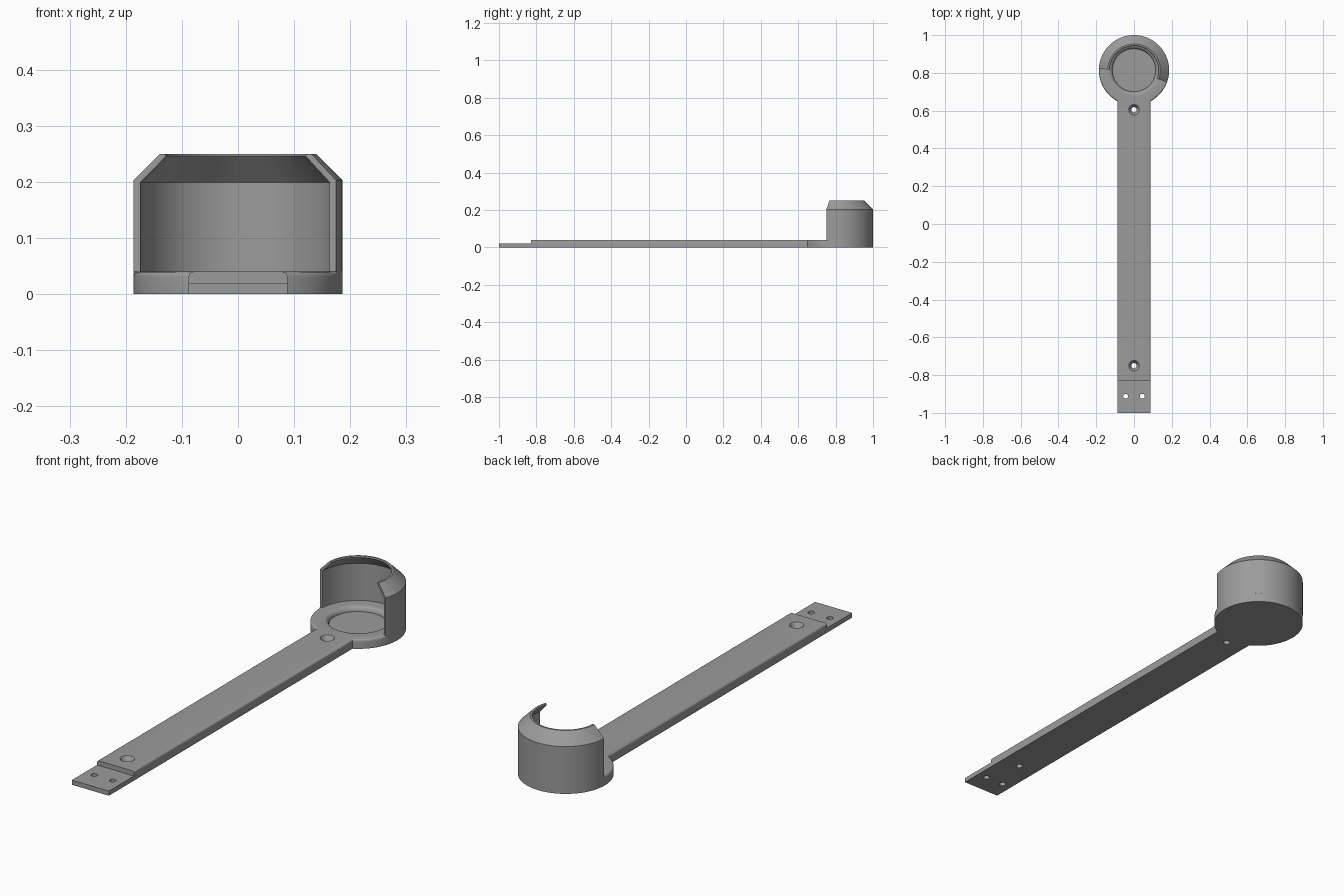
import bpy, bmesh, math

if "Cube" in bpy.data.objects:
    bpy.data.objects.remove(bpy.data.objects["Cube"])

R, CY = 0.186, 0.814            # cup radius and centre
HALF, TOP, TAB = 0.088, 0.04, 0.02
A0, A1 = math.radians(-20), math.radians(178)   # angular span of the cup wall

grey = bpy.data.materials.new("mid_grey")
grey.diffuse_color = (0.33, 0.33, 0.33, 1)
grey.use_nodes = True
grey.node_tree.nodes["Principled BSDF"].inputs["Base Color"].default_value = grey.diffuse_color


def finish(bm, name):
    bmesh.ops.recalc_face_normals(bm, faces=bm.faces)
    me = bpy.data.meshes.new(name)
    bm.to_mesh(me)
    bm.free()
    ob = bpy.data.objects.new(name, me)
    bpy.context.collection.objects.link(ob)
    me.materials.append(grey)
    return ob


def lathe_cutter(name, profile, x, y, n=32):
    """Closed solid of revolution from (radius, z) points."""
    bm = bmesh.new()
    rings = [[bm.verts.new((x + r * math.cos(math.tau * i / n),
                            y + r * math.sin(math.tau * i / n), z))
              for i in range(n)] for r, z in profile]
    for a, b in zip(rings, rings[1:]):
        for i in range(n):
            j = (i + 1) % n
            bm.faces.new((a[i], a[j], b[j], b[i]))
    bm.faces.new(rings[0])
    bm.faces.new(rings[-1])
    ob = finish(bm, name)
    ob.hide_render = True
    return ob


def smooth(ob):
    bpy.ops.object.select_all(action='DESELECT')
    ob.select_set(True)
    bpy.context.view_layer.objects.active = ob
    bpy.ops.object.shade_smooth_by_angle(angle=math.radians(30))


# Arm and round base as one extruded outline
start = -math.acos(HALF / R)
sweep = math.pi - 2 * start
N = 88
outline = [(-HALF, -0.83), (HALF, -0.83)]
outline += [(R * math.cos(start + sweep * i / N),
             CY + R * math.sin(start + sweep * i / N)) for i in range(N + 1)]
bm = bmesh.new()
bottom = bm.faces.new([bm.verts.new((x, y, 0)) for x, y in outline])
ext = bmesh.ops.extrude_face_region(bm, geom=[bottom], use_keep_orig=True)
for v in ext["geom"]:
    if isinstance(v, bmesh.types.BMVert):
        v.co.z = TOP
# Round the top rim wherever the wall does not stand on it
rim = []
for e in bm.edges:
    m = (e.verts[0].co + e.verts[1].co) / 2
    a = math.atan2(m.y - CY, m.x)
    if min(v.co.z for v in e.verts) > 0.03 and m.y > -0.82 and not A0 - 0.03 < a < A1:
        rim.append(e)
bmesh.ops.recalc_face_normals(bm, faces=bm.faces)
bmesh.ops.bevel(bm, geom=rim, offset=0.009, segments=4, profile=0.5, affect='EDGES')
arm = finish(bm, "arm_and_base")

# Thin end tab
bm = bmesh.new()
bmesh.ops.create_cube(bm, size=1)
for v in bm.verts:
    v.co = (v.co.x * 2 * HALF, -0.915 + v.co.y * 0.17, TAB / 2 + v.co.z * TAB)
tab = finish(bm, "end_tab")

# Recess with rounded lip, countersunk holes, small tab holes
lip = [(0.134 - 0.02 * math.cos(t * math.pi / 12), 0.02 + 0.02 * math.sin(t * math.pi / 12))
       for t in range(7)]
sink = [(0.014, -0.01), (0.014, 0.018), (0.028, 0.0401), (0.028, 0.06)]
cuts = [(arm, lathe_cutter("recess_cutter", lip + [(0.134, 0.06)], 0, CY, 64))]
cuts += [(arm, lathe_cutter("screw_cutter", sink, 0, y)) for y in (0.605, -0.75)]
cuts += [(tab, lathe_cutter("pin_cutter", [(0.013, -0.01), (0.013, 0.05)], x, -0.912))
         for x in (-0.044, 0.044)]
for ob, cutter in cuts:
    mod = ob.modifiers.new("cut", 'BOOLEAN')
    mod.operation, mod.solver, mod.object = 'DIFFERENCE', 'EXACT', cutter
for ob in (arm, tab):
    bpy.context.view_layer.objects.active = ob
    for mod in list(ob.modifiers):
        bpy.ops.object.modifier_apply(modifier=mod.name)
for _, cutter in cuts:
    bpy.data.objects.remove(cutter)

# Partial cup wall with inward sloping rim
section = [(R, TOP), (R, 0.203), (0.139, 0.25), (0.131, 0.25), (0.128, 0.246),
           (0.174, 0.199), (0.174, TOP)]
M = 64
bm = bmesh.new()
rows = []
for i in range(M + 1):
    a = A0 + (A1 - A0) * i / M
    rows.append([bm.verts.new((r * math.cos(a), CY + r * math.sin(a), z)) for r, z in section])
k = len(section)
for p, q in zip(rows, rows[1:]):
    for i in range(k):
        j = (i + 1) % k
        bm.faces.new((p[i], p[j], q[j], q[i]))
bm.faces.new(rows[0])
bm.faces.new(rows[-1])
wall = finish(bm, "cup_wall")

for ob in (arm, tab, wall):
    smooth(ob)
